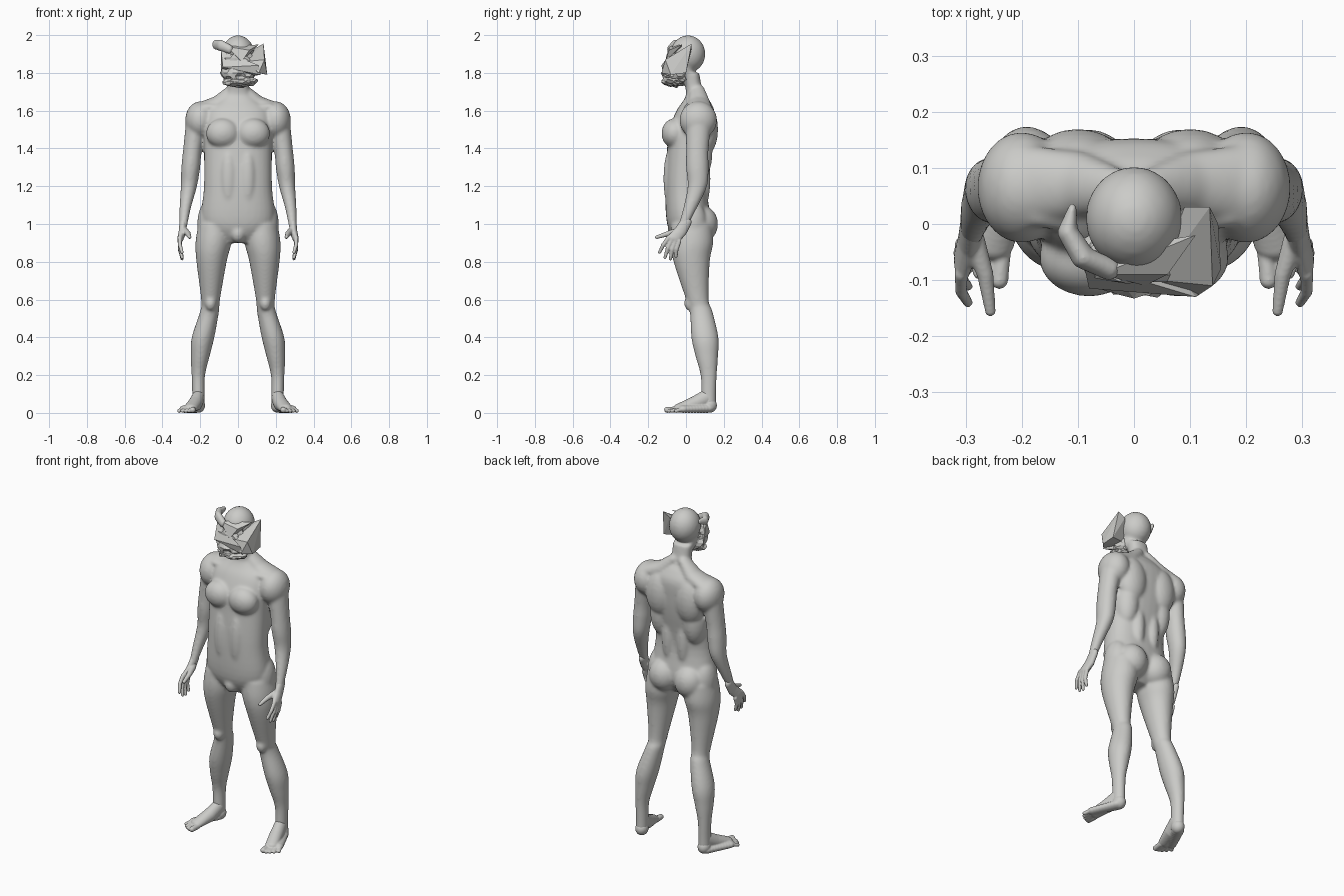
import bpy, bmesh, math
from mathutils import Vector, Matrix, noise

cube = bpy.data.objects.get("Cube")
if cube:
    bpy.data.objects.remove(cube)

skin = bpy.data.materials.new("clay_grey")
skin.use_nodes = True
GREY = (.6, .6, .58, 1)
skin.diffuse_color = GREY
shader = next(node for node in skin.node_tree.nodes if node.type == "BSDF_PRINCIPLED")
shader.inputs["Base Color"].default_value = GREY
shader.inputs["Roughness"].default_value = .7


def blob(bm, centre, radii, side=1):
    """Ellipsoid, mirrored by side."""
    x, y, z = centre
    matrix = Matrix.Translation((x * side, y, z)) @ Matrix.Diagonal((*radii, 1))
    return bmesh.ops.create_icosphere(bm, subdivisions=3, radius=1, matrix=matrix)["verts"]


def chain(bm, side, points, radii, steps=8):
    """Row of overlapping ellipsoids along a path, mirrored by side."""
    points = [Vector(point) for point in points]
    radii = [Vector(radius) for radius in radii]
    for start, end, start_radii, end_radii in zip(points, points[1:], radii, radii[1:]):
        for step in range(steps + 1):
            along = step / steps
            blob(bm, start.lerp(end, along), start_radii.lerp(end_radii, along), side)


def ball(radius):
    return (radius, radius, radius)


def spline(rows, steps=5):
    """Smooth curve through rows of numbers."""
    result = []
    last = len(rows) - 1
    for index in range(last):
        before, after = rows[max(index - 1, 0)], rows[min(index + 2, last)]
        for step in range(steps):
            t = step / steps
            result.append([b + t / 2 * (c - a + t * (2 * a - 5 * b + 4 * c - d + t * (3 * b - a - 3 * c + d)))
                           for a, b, c, d in zip(before, rows[index], rows[index + 1], after)])
    return result + [rows[last]]


def loft(bm, rows, side=1, power=1, count=32):
    """Closed tube of level rings given as x, y, z, half width, half depth."""
    rings = []
    for x, y, z, width, depth in spline(rows):
        ring = []
        for index in range(count):
            cosine = math.cos(math.tau * index / count)
            sine = math.sin(math.tau * index / count)
            across = x + width * math.copysign(abs(cosine) ** power, cosine)
            along = y + depth * math.copysign(abs(sine) ** power, sine)
            ring.append(bm.verts.new((across * side, along, z)))
        rings.append(ring)
    for lower, upper in zip(rings, rings[1:]):
        for index in range(count):
            following = (index + 1) % count
            bm.faces.new((lower[index], lower[following], upper[following], upper[index]))
    bm.faces.new(rings[0])
    bm.faces.new(rings[-1])


def limb(bm, side, rows):
    """Tube a little deeper than it is wide."""
    loft(bm, [(x, y, z, radius, radius * 1.2) for x, y, z, radius in rows], side)


def finish(name, bm, voxel=None, smooth=0):
    """Make the object and, if asked, fuse its shells into one soft skin."""
    bmesh.ops.recalc_face_normals(bm, faces=bm.faces)
    mesh = bpy.data.meshes.new(name)
    bm.to_mesh(mesh)
    bm.free()
    mesh.materials.append(skin)
    thing = bpy.data.objects.new(name, mesh)
    bpy.context.collection.objects.link(thing)
    if voxel:
        fuse = thing.modifiers.new("fuse", "REMESH")
        fuse.mode = "VOXEL"
        fuse.voxel_size = voxel
        fuse.use_smooth_shade = True
        relax = thing.modifiers.new("relax", "SMOOTH")
        relax.factor = .5
        relax.iterations = smooth


# Torso and neck: height, half width, front, back
TORSO = [(.9, .08, -.05, .07), (1, .19, -.1, .13), (1.2, .18, -.11, .11), (1.4, .18, -.1, .14),
         (1.5, .18, -.09, .15), (1.6, .17, -.05, .15), (1.66, .1, -.01, .12), (1.7, .06, 0, .09),
         (1.8, .06, -.02, .07)]
body = bmesh.new()
loft(body, [(0, (front + back) / 2, height, width, (back - front) / 2)
            for height, width, front, back in TORSO], power=.85)

# Skull, jaw and pelvis front
blob(body, (0, .01, 1.9), (.087, .093, .1))
blob(body, (0, -.02, 1.82), (.07, .07, .08))
blob(body, (0, -.06, .95), (.04, .04, .05))

# Limbs: x, y, z, radius
LEG = [(.12, .03, 1, .09), (.13, .03, .9, .095), (.14, .03, .8, .08), (.145, .06, .6, .05),
       (.15, .08, .54, .05), (.185, .1, .4, .06), (.2, .11, .3, .05), (.21, .12, .2, .036),
       (.21, .12, .1, .033), (.21, .12, .04, .033)]
ARM = [(.21, .07, 1.6, .06), (.24, .06, 1.4, .05), (.25, .06, 1.3, .05), (.26, .06, 1.2, .043),
       (.28, .02, 1.08, .03), (.29, -.02, .98, .02)]

# Muscle masses: centre and radii
MUSCLES = {
    "chest": ((.08, -.06, 1.48), (.09, .07, .08)),
    "shoulder": ((.2, .065, 1.55), (.08, .1, .1)),
    "shoulder_blade": ((.1, .1, 1.5), (.09, .07, .14)),
    "flank": ((.11, .06, 1.37), (.07, .08, .15)),
    "lower_back": ((.05, .09, 1.24), (.04, .04, .16)),
    "belly": ((.05, -.07, 1.24), (.05, .05, .18)),
    "buttock": ((.085, .08, 1), (.09, .09, .1)),
    "hip": ((.15, .03, 1), (.066, .08, .13)),
    "kneecap": ((.145, .02, .58), (.03, .03, .04)),
}

for side in (1, -1):
    limb(body, side, LEG)
    limb(body, side, ARM)
    for centre, radii in MUSCLES.values():
        blob(body, centre, radii, side)
    # Slope from neck to shoulder, then collar bone
    chain(body, side, [(.03, .06, 1.71), (.1, .07, 1.64), (.18, .07, 1.61)],
          [(.03, .04, .03), (.05, .06, .04), (.05, .07, .04)])
    chain(body, side, [(.02, -.01, 1.61), (.17, .01, 1.62)], [ball(.014), ball(.018)])
finish("body", body, .0075, 14)

for side, label in ((1, "left"), (-1, "right")):
    # Palm and wrist
    hand = bmesh.new()
    chain(hand, side, [(.29, 0, 1.01), (.294, -.03, .96), (.305, -.064, .925)],
          [(.02, .03, .03), (.02, .035, .03), (.016, .04, .024)])
    # Four fanned fingers, the middle two longest, and the thumb
    for index in range(4):
        reach = .1 if index in (1, 2) else .08
        knuckle = Vector((.308, -.09 + .018 * index, .93 - .007 * index))
        tip = knuckle + Vector((-.012, -.05 + .011 * index, -reach))
        bend = knuckle.lerp(tip, .5) + Vector((.006, -.005, 0))
        chain(hand, side, [knuckle, bend, tip], [ball(.012), ball(.011), ball(.009)])
    chain(hand, side, [(.285, -.03, .965), (.265, -.09, .95), (.256, -.155, .93)],
          [ball(.02), ball(.015), ball(.01)])
    finish(label + "_hand", hand, .004, 4)

    # Heel, instep and outer edge
    foot = bmesh.new()
    blob(foot, (.21, .124, .04), (.036, .04, .04), side)
    chain(foot, side, [(.21, .11, .08), (.225, .05, .05), (.25, -.03, .026)],
          [(.033, .04, .045), (.038, .04, .04), (.038, .035, .025)])
    chain(foot, side, [(.22, .11, .024), (.283, -.015, .02)], [(.034, .04, .024), (.028, .03, .02)])
    # Toes along a curved edge
    for index in range(5):
        radius = .011 if index else .016
        root = (.235 + .016 * index, -.05 + .007 * index, .018)
        end = (.24 + .018 * index, -.1 + .003 * index ** 2, radius)
        chain(foot, side, [root, end], [ball(radius), ball(radius)])
    finish(label + "_foot", foot, .004, 4)

# Crumpled lower face
face = bmesh.new()
for centre, radii in (((0, -.055, 1.8), (.09, .07, .07)),
                      ((.01, -.065, 1.755), (.09, .06, .03)),
                      ((0, -.06, 1.86), (.085, .045, .06))):
    for vert in blob(face, centre, radii):
        outward = (vert.co - Vector(centre)).normalized()
        vert.co += outward * .02 * noise.noise(vert.co * 45)
finish("crumpled_face", face)

# Sharp folded panels across the face and beside the head
PANELS = {
    "side_panel": [(.04, -.1, 1.86), (.09, .03, 1.93), (.135, .03, 1.955), (.14, -.11, 1.87),
                   (.155, -.08, 1.79), (.15, 0, 1.8), (.11, -.13, 1.8), (.05, -.02, 1.81)],
    "front_panel": [(-.09, -.07, 1.92), (.11, -.13, 1.84), (.12, -.12, 1.79),
                    (-.08, -.115, 1.83), (-.09, -.04, 1.8), (.05, -.05, 1.78)],
    "brow_panel": [(-.06, -.09, 1.94), (.06, -.09, 1.92), (.11, -.02, 1.95),
                   (.02, -.11, 1.86), (-.08, -.05, 1.88)],
}
for name, corners in PANELS.items():
    panel = bmesh.new()
    for corner in corners:
        panel.verts.new(corner)
    bmesh.ops.convex_hull(panel, input=panel.verts)
    finish(name, panel)

# Curled flap above the right temple
flap = bmesh.new()
chain(flap, 1, [(-.11, .025, 1.955), (-.118, -.015, 1.95), (-.09, -.06, 1.945), (-.045, -.08, 1.925)],
      [(.008, .012, .016), (.018, .02, .026), (.022, .02, .03), (.02, .02, .024)])
finish("curled_flap", flap, .005, 2)
